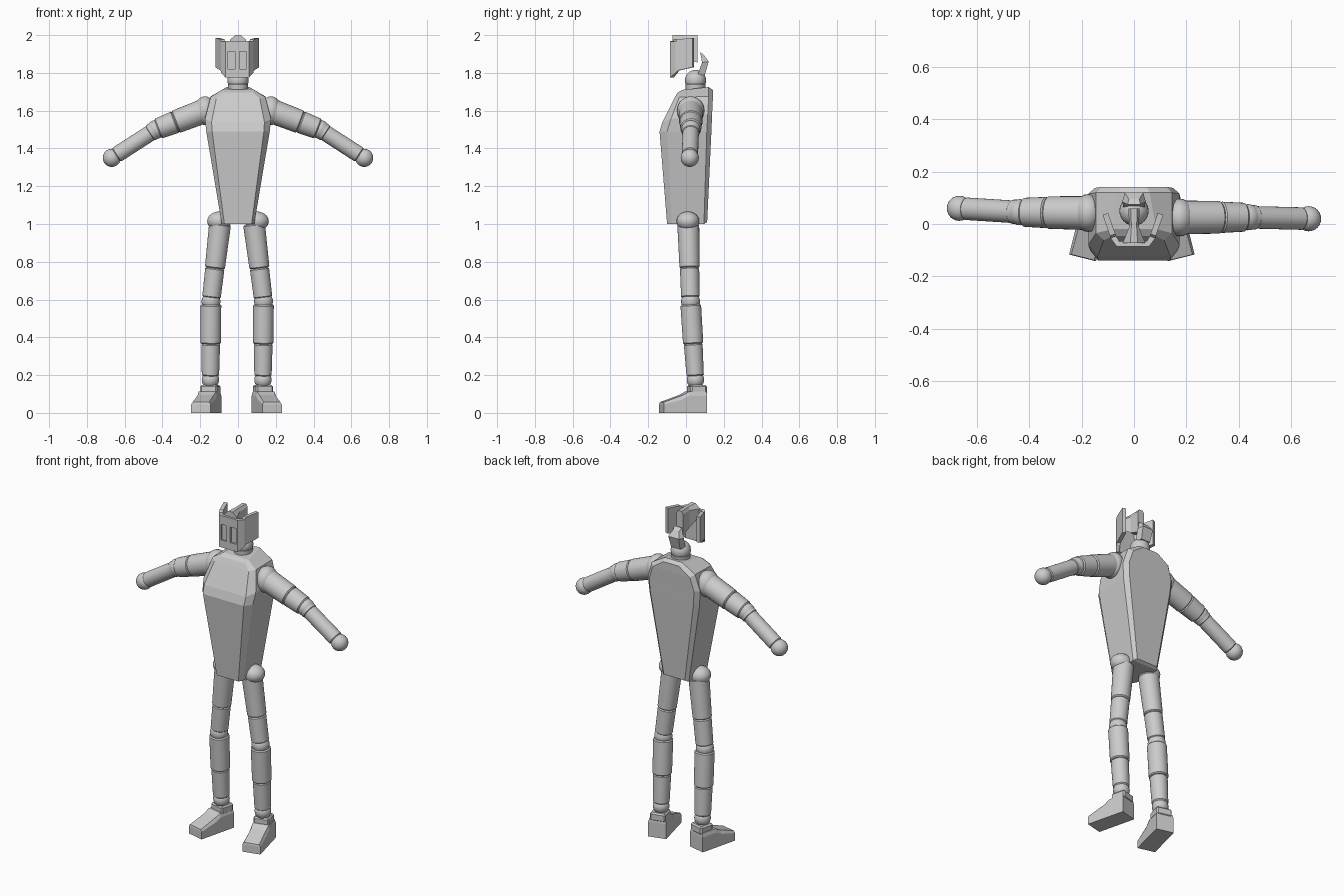
import bpy, bmesh, math
from mathutils import Vector, Matrix

if "Cube" in bpy.data.objects:
    bpy.data.objects.remove(bpy.data.objects["Cube"])


def finish(bm, name, smooth=False, fix=True):
    if fix:
        bmesh.ops.recalc_face_normals(bm, faces=bm.faces[:])
    me = bpy.data.meshes.new(name)
    bm.to_mesh(me)
    bm.free()
    ob = bpy.data.objects.new(name, me)
    bpy.context.collection.objects.link(ob)
    if smooth:
        bpy.ops.object.select_all(action='DESELECT')
        ob.select_set(True)
        bpy.context.view_layer.objects.active = ob
        bpy.ops.object.shade_smooth_by_angle(angle=math.radians(35))
    return ob


def tube(name, a, b, r1, r2):
    """Capped cylinder or cone from a to b, with a thin rim chamfer."""
    a, b = Vector(a), Vector(b)
    d = b - a
    bm = bmesh.new()
    m = Matrix.Translation((a + b) / 2) @ d.to_track_quat('Z', 'Y').to_matrix().to_4x4()
    bmesh.ops.create_cone(bm, cap_ends=True, segments=28, radius1=r1, radius2=r2, depth=d.length, matrix=m)
    rims = [e for e in bm.edges if any(len(f.verts) > 4 for f in e.link_faces)]
    bmesh.ops.bevel(bm, geom=rims, offset=0.006, segments=1, affect='EDGES')
    return finish(bm, name, True)


def ball(name, c, r, scale=(1, 1, 1)):
    bm = bmesh.new()
    m = Matrix.Translation(c) @ Matrix.Diagonal((*scale, 1))
    bmesh.ops.create_uvsphere(bm, u_segments=24, v_segments=14, radius=r, matrix=m)
    return finish(bm, name, True)


def loft(name, rings, matrix=Matrix()):
    """Closed solid skinned through rings of equal point count."""
    bm = bmesh.new()
    vs = [[bm.verts.new(matrix @ Vector(p)) for p in ring] for ring in rings]
    n = len(vs[0])
    for r0, r1 in zip(vs, vs[1:]):
        for i in range(n):
            bm.faces.new((r0[i], r0[(i + 1) % n], r1[(i + 1) % n], r1[i]))
    # caps bridge mirrored point pairs so they may bend
    for r in (vs[0], vs[-1]):
        for i in range(n // 2 - 1):
            bm.faces.new((r[i], r[i + 1], r[n - 2 - i], r[n - 1 - i]))
    return finish(bm, name)


def mirrored(half):
    return half + [(-x, y, z) for x, y, z in reversed(half)]


# torso: coffin-shaped shell with bevelled front and back panels
loft("torso", [
    mirrored([(.072, -.10, 1.00), (.137, -.14, 1.49), (.14, -.125, 1.54), (.115, -.062, 1.665), (.08, -.045, 1.695)]),
    mirrored([(.086, -.075, 1.00), (.168, -.10, 1.49), (.175, -.08, 1.555), (.145, -.035, 1.672), (.085, -.02, 1.71)]),
    mirrored([(.086, .095, 1.00), (.168, .11, 1.49), (.175, .115, 1.58), (.145, .12, 1.675), (.06, .12, 1.725)]),
    mirrored([(.07, .112, 1.01), (.145, .135, 1.50), (.15, .138, 1.58), (.125, .142, 1.66), (.05, .142, 1.71)]),
])

# neck: ball, collar and slanted support
ball("neck_ball", (0, .05, 1.76), .056)
tube("neck_collar", (0, .05, 1.68), (0, .05, 1.745), .05, .054)
loft("neck_support", [
    mirrored([(.04, .06, 1.785), (.03, .10, 1.79)]),
    mirrored([(.045, .085, 1.855), (.035, .12, 1.86)]),
    mirrored([(.025, .075, 1.91), (.02, .095, 1.895)]),
])

# mask: folded plate with splayed side wings
half = [(.062, -.086, 1.775, 1.968), (.085, -.055, 1.80, 1.965), (.088, -.045, 1.812, 1.978), (.116, .035, 1.83, 1.985)]
cols = [(-x, y, a, b) for x, y, a, b in reversed(half)] + half
bm = bmesh.new()
cols = [(bm.verts.new((x - .004, y, a)), bm.verts.new((x - .004, y, b))) for x, y, a, b in cols]
for c, d in zip(cols, cols[1:]):
    bm.faces.new((c[0], d[0], d[1], c[1]))
mask = finish(bm, "mask", fix=False)
sol = mask.modifiers.new("thickness", 'SOLIDIFY')
sol.thickness, sol.offset = .022, -1

# recessed eyes
bm = bmesh.new()
for x in (-.035, .027):
    bmesh.ops.create_cube(bm, size=1, matrix=Matrix.Translation((x, -.087, 1.867)) @ Matrix.Diagonal((.038, .022, .095, 1)))
cutter = finish(bm, "eye_cutter")
cutter.hide_render = True
cutter.display_type = 'WIRE'
cut = mask.modifiers.new("eyes", 'BOOLEAN')
cut.operation, cut.object, cut.solver = 'DIFFERENCE', cutter, 'EXACT'

# crest running from the mask back to the neck support
loft("crest", [
    mirrored([(.043, -.072, 1.93), (.043, -.072, 1.975), (.014, -.072, 2.0)]),
    mirrored([(.018, -.01, 1.88), (.018, -.01, 1.98), (.010, -.01, 2.0)]),
    mirrored([(.022, .06, 1.855), (.022, .06, 1.985), (.012, .06, 2.0)]),
])

for side, s in (("left", -1), ("right", 1)):
    L = s < 0
    # arms
    sh = Vector((s * .175, .042 if L else .025, 1.60))
    el = Vector((s * .435, .045 if L else .026, 1.50))
    hand = Vector((s * .668, .06 if L else .02, 1.35))
    ball(side + "_shoulder", sh, .076, (.75, .95, 1))
    split = sh.lerp(el, .6)
    tube(side + "_upper_arm", sh, split, .065, .062)
    tube(side + "_upper_arm_cuff", split, sh.lerp(el, .96), .06, .055)
    ball(side + "_elbow", el, .05)
    tube(side + "_elbow_ring", el.lerp(hand, .0), el.lerp(hand, .14), .048, .046)
    tube(side + "_forearm", el.lerp(hand, .1), el.lerp(hand, .9), .043, .043)
    ball(side + "_hand", hand, .048)

    # legs
    hip = Vector((s * .10, .01, 1.015))
    thigh = Vector((-.095 if L else .085, .012, 1.0))
    knee = Vector((-.143 if L else .135, .024, .59))
    ankle = Vector((-.146 if L else .132, .05, .175))
    ball(side + "_hip", hip, .06, (1.05, 1, .85))
    split = thigh.lerp(knee, .57)
    tube(side + "_thigh", thigh, split, .058, .053)
    tube(side + "_lower_thigh", split, thigh.lerp(knee, .95), .051, .049)
    ball(side + "_knee", knee, .05)
    split = knee.lerp(ankle, .54)
    tube(side + "_shin", knee.lerp(ankle, .04), split, .055, .054)
    tube(side + "_lower_shin", split, knee.lerp(ankle, .95), .050, .046)
    ball(side + "_ankle", ankle, .046)

    # feet turned outward, with stepped ankle block
    m = Matrix.Translation((-.168 if L else .152, -.015, 0)) @ Matrix.Rotation(s * math.radians(14), 4, 'Z')
    loft(side + "_foot", [
        mirrored([(.053, -.118, 0), (.053, -.118, .045), (.045, -.116, .057)]),
        mirrored([(.053, -.02, 0), (.053, -.02, .07), (.043, -.01, .095)]),
        mirrored([(.053, .02, 0), (.053, .02, .09), (.047, .02, .112)]),
        mirrored([(.053, .118, 0), (.053, .118, .09), (.047, .115, .112)]),
    ], m)
    bm = bmesh.new()
    bmesh.ops.create_cube(bm, size=1, matrix=Matrix.Translation((ankle.x, .058, .122)) @ Matrix.Rotation(s * math.radians(14), 4, 'Z') @ Matrix.Diagonal((.092, .088, .05, 1)))
    bmesh.ops.bevel(bm, geom=bm.edges[:], offset=.008, segments=1, affect='EDGES')
    finish(bm, side + "_ankle_block")
